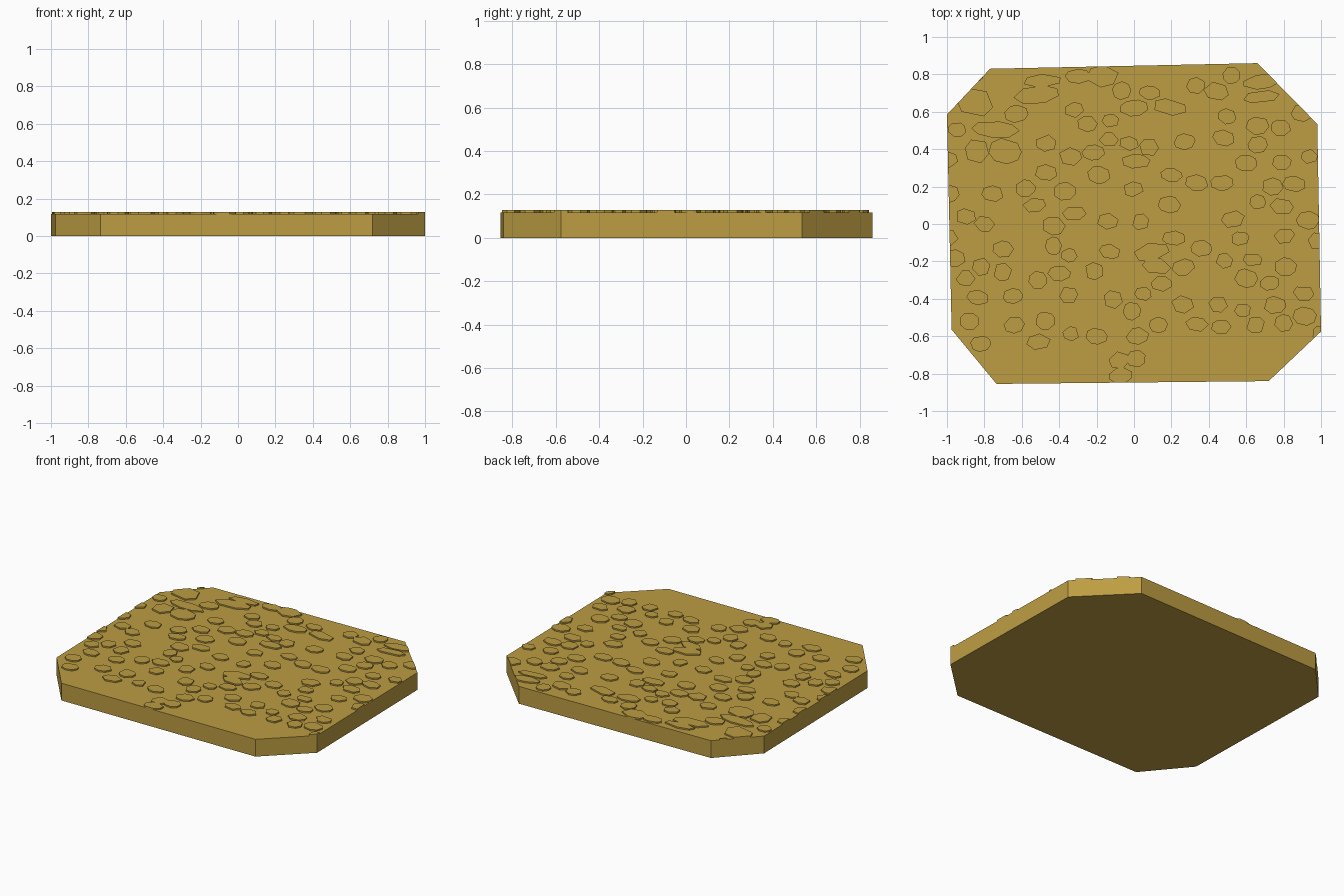
import bpy, bmesh, math, random

if "Cube" in bpy.data.objects:
    bpy.data.objects.remove(bpy.data.objects["Cube"])

random.seed(4)
SLAB_TOP, STONE_TOP = 0.118, 0.1275

sand = bpy.data.materials.new("sandy ochre")
sand.diffuse_color = (0.51, 0.34, 0.056, 1)
sand.use_nodes = True
sand.node_tree.nodes["Principled BSDF"].inputs["Base Color"].default_value = sand.diffuse_color

# Slab outline: rectangle with cut corners, counter-clockwise
OUTLINE = [(-0.735, -0.855), (0.72, -0.84), (1.0, -0.575), (0.98, 0.535),
           (0.66, 0.86), (-0.77, 0.83), (-1.0, 0.585), (-0.975, -0.565)]

# Large stones: x, y, half width, half depth
LARGE = [(-.52, .69, .125, .05), (-.49, .765, .105, .037), (-.74, .505, .13, .045),
         (-.85, .65, .1, .08), (-.84, .39, .065, .07), (-.69, .39, .09, .07),
         (.68, .76, .1, .04), (.68, .68, .1, .035), (-.17, .79, .09, .06),
         (-.3, .79, .07, .04), (.095, -.15, .1, .05), (.12, -.225, .08, .045),
         (.19, .625, .095, .045), (0, .62, .08, .045), (.44, .71, .07, .05),
         (.01, .335, .08, .04), (.335, .22, .065, .045)]

# Small stones: x, y
SMALL = [(-.32, .61), (-.25, .535), (.33, .74), (.66, .525), (.48, .46), (.27, .44),
         (.79, .33), (.08, .41), (-.34, .36), (-.47, .275), (-.58, .19), (-.37, .175),
         (.47, .22), (.74, .2), (-.9, .04), (-.8, 0), (-.43, -.01), (-.14, .015),
         (.53, .025), (.93, .02), (.36, -.13), (-.7, -.135), (-.9, -.29), (-.4, -.265),
         (-.35, -.38), (-.88, -.52), (-.64, -.54), (-.51, -.63), (-.82, -.64),
         (-.2, -.6), (-.08, -.73), (.01, -.72), (-.07, -.81), (.13, -.54),
         (.26, -.43), (.45, -.43), (.65, -.54), (.8, -.53), (.6, -.29), (.81, -.23)]


def clip(poly):
    """Keep the part of a polygon that lies on the slab."""
    for (ax, ay), (bx, by) in zip(OUTLINE, OUTLINE[1:] + OUTLINE[:1]):
        def side(p):
            return (bx - ax) * (p[1] - ay) - (by - ay) * (p[0] - ax)
        out = []
        for p, q in zip(poly, poly[1:] + poly[:1]):
            s, t = side(p), side(q)
            if s >= 0:
                out.append(p)
            if s * t < 0:
                k = s / (s - t)
                out.append((p[0] + k * (q[0] - p[0]), p[1] + k * (q[1] - p[1])))
        poly = out
    return poly


def prism(bm, poly, z0, z1):
    low = [bm.verts.new((x, y, z0)) for x, y in poly]
    high = [bm.verts.new((x, y, z1)) for x, y in poly]
    bm.faces.new(low[::-1])
    bm.faces.new(high)
    n = len(poly)
    for i in range(n):
        j = (i + 1) % n
        bm.faces.new((low[i], low[j], high[j], high[i]))


def stone(bm, x, y, rx, ry):
    n = random.choice((6, 7, 8))
    start, tilt = random.uniform(0, 6.28), random.uniform(-0.2, 0.2)
    poly = []
    for i in range(n):
        a = start + (i + random.uniform(-0.2, 0.2)) * math.tau / n
        u, v = rx * math.cos(a), ry * math.sin(a)
        poly.append((x + u * math.cos(tilt) - v * math.sin(tilt),
                     y + u * math.sin(tilt) + v * math.cos(tilt)))
    poly = clip(poly)
    if len(poly) > 2:
        prism(bm, poly, SLAB_TOP - 0.004, STONE_TOP)


def finish(bm, name):
    mesh = bpy.data.meshes.new(name)
    bm.to_mesh(mesh)
    bm.free()
    mesh.materials.append(sand)
    bpy.context.collection.objects.link(bpy.data.objects.new(name, mesh))


# Slab
bm = bmesh.new()
prism(bm, OUTLINE, 0, SLAB_TOP)
finish(bm, "slab")

# Placed stones
placed = list(LARGE)
placed += [(x, y, random.uniform(.05, .066), random.uniform(.042, .052)) for x, y in SMALL]

# Scattered stones fill the gaps, leaving the front strip mostly bare
tries = 0
while len(placed) < 122 and tries < 6000:
    tries += 1
    x, y = random.uniform(-1, 1), random.uniform(-.6, .84)
    if all(math.hypot((x - p[0]) / (p[2] + .055), (y - p[1]) / (p[3] + .05)) > 1 for p in placed):
        placed.append((x, y, random.uniform(.045, .066), random.uniform(.038, .052)))

bm = bmesh.new()
for p in placed:
    stone(bm, *p)
finish(bm, "surface_stones")
